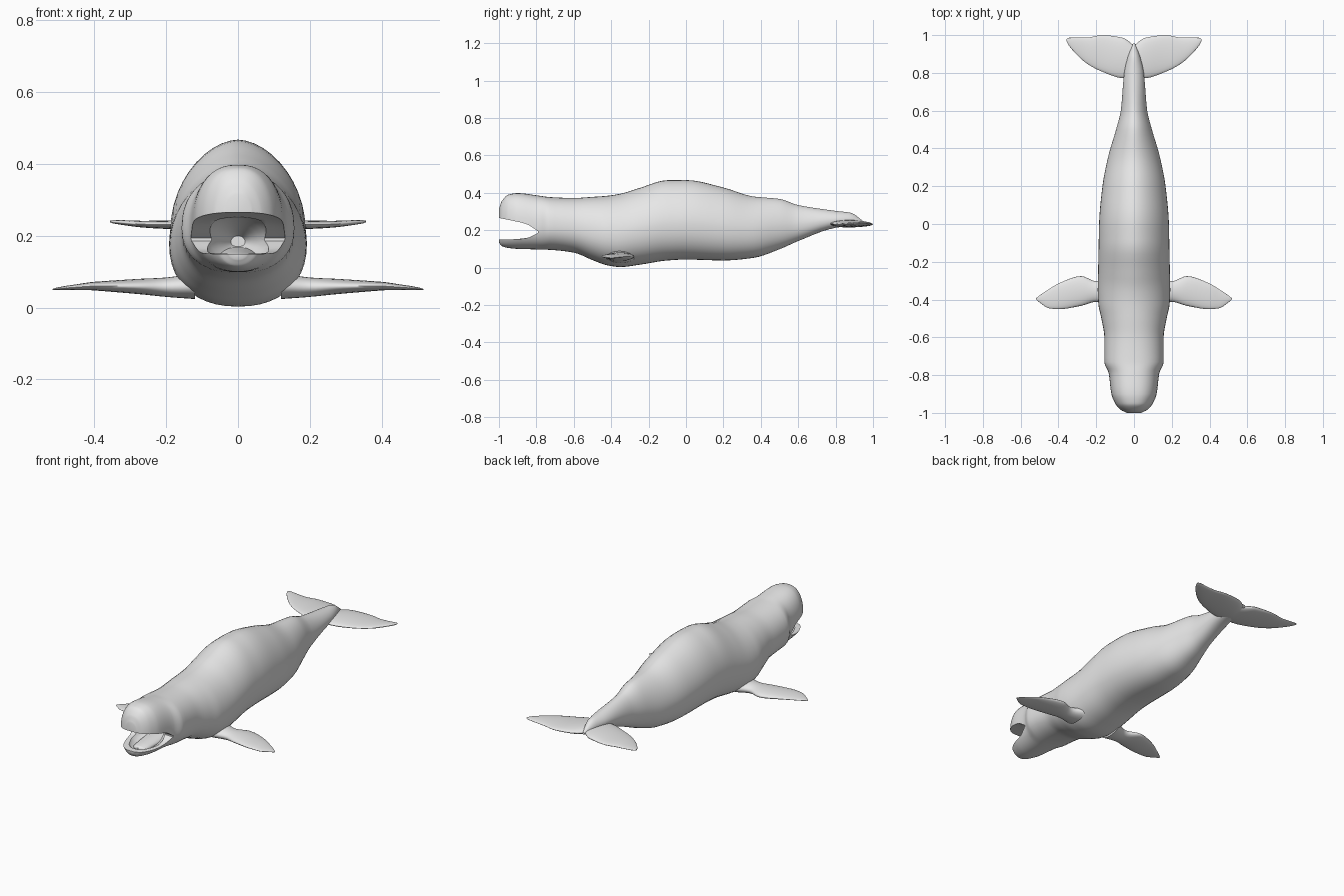
import bpy, bmesh, math

if "Cube" in bpy.data.objects:
    bpy.data.objects.remove(bpy.data.objects["Cube"])

grey = bpy.data.materials.new("pale grey skin")
grey.diffuse_color = (0.8, 0.8, 0.8, 1)
grey.use_nodes = True
grey.node_tree.nodes["Principled BSDF"].inputs["Base Color"].default_value = grey.diffuse_color


def resample(rows, steps):
    """Smooth, overshoot-free interpolation of station rows along column 0."""
    n, cols = len(rows), len(rows[0])

    def slope(i, c):
        return (rows[i + 1][c] - rows[i][c]) / (rows[i + 1][0] - rows[i][0])

    def tangent(i, c):
        if i == 0:
            return slope(0, c)
        if i == n - 1:
            return slope(n - 2, c)
        a, b = slope(i - 1, c), slope(i, c)
        return 2 * a * b / (a + b) if a * b > 0 else 0

    out = []
    for i in range(n - 1):
        h = rows[i + 1][0] - rows[i][0]
        for k in range(steps):
            t = k / steps
            row = [rows[i][0] + h * t]
            for c in range(1, cols):
                row.append((2*t**3 - 3*t**2 + 1) * rows[i][c]
                           + (t**3 - 2*t**2 + t) * h * tangent(i, c)
                           + (3*t**2 - 2*t**3) * rows[i + 1][c]
                           + (t**3 - t**2) * h * tangent(i + 1, c))
            out.append(row)
    out.append(list(rows[-1]))
    return out


def loft(name, rows, ring, sides=40, steps=5):
    bm = bmesh.new()
    rings = []
    for row in resample(rows, steps):
        rings.append([bm.verts.new(ring(row, 2 * math.pi * k / sides)) for k in range(sides)])
    for a, b in zip(rings, rings[1:]):
        for k in range(sides):
            j = (k + 1) % sides
            bm.faces.new((a[k], a[j], b[j], b[k]))
    bm.faces.new(rings[0])
    bm.faces.new(rings[-1])
    bmesh.ops.recalc_face_normals(bm, faces=bm.faces[:])
    me = bpy.data.meshes.new(name)
    bm.to_mesh(me)
    bm.free()
    me.materials.append(grey)
    ob = bpy.data.objects.new(name, me)
    bpy.context.collection.objects.link(ob)
    return ob


def activate(ob):
    bpy.ops.object.select_all(action='DESELECT')
    ob.select_set(True)
    bpy.context.view_layer.objects.active = ob


def smooth(ob, angle=45):
    activate(ob)
    bpy.ops.object.shade_smooth_by_angle(angle=math.radians(angle))


def section(row, a, p_top, p_bottom, belly=0.45):
    # superellipse section; row: y, half width, top, bottom
    y, w, top, bottom = row
    c, s = math.cos(a), math.sin(a)
    p = p_top if s > 0 else p_bottom
    mid = bottom + belly * (top - bottom)
    x = w * math.copysign(abs(c) ** (2 / p), c)
    reach = (top - mid) if s > 0 else (bottom - mid)
    return (x, y, mid + reach * abs(s) ** (2 / p))


def body_ring(row, a):
    # round head turning into a ridged back
    back = min(1, max(0, (row[0] + 0.9) / 0.6))
    return section(row, a, 2.4 - 0.6 * back, 2.25)


def gape_ring(row, a):
    return section(row, a, 3, 5)


def oval_ring(row, a):
    return section(row, a, 2, 2.2)


# body from snout to tail stock
body = loft("body", [
    (-1.00, .04, .315, .135),
    (-.985, .07, .355, .115),
    (-.95, .10, .39, .105),
    (-.90, .12, .398, .10),
    (-.79, .134, .385, .097),
    (-.73, .157, .377, .095),
    (-.60, .157, .372, .08),
    (-.50, .173, .378, .04),
    (-.42, .189, .384, .012),
    (-.35, .192, .395, .003),
    (-.25, .19, .425, .015),
    (-.10, .187, .467, .038),
    (0, .185, .468, .043),
    (.20, .167, .428, .038),
    (.36, .136, .38, .052),
    (.50, .095, .367, .098),
    (.60, .07, .334, .142),
    (.80, .052, .303, .213),
    (.88, .034, .293, .222),
    (.955, .006, .242, .228)], body_ring, sides=44)

# open mouth: a gape cut through the sides, then a hollow between the jaws
gape = loft("mouth_gape_cutter", [
    (-1.05, .19, .272, .148),
    (-.90, .19, .25, .152),
    (-.85, .19, .236, .158),
    (-.79, .19, .194, .186)], gape_ring, sides=48)
hollow = loft("mouth_hollow_cutter", [
    (-.965, .03, .205, .145),
    (-.94, .062, .235, .13),
    (-.86, .095, .262, .125),
    (-.69, .02, .2, .17)], oval_ring, sides=32)
for cutter in (gape, hollow):
    activate(body)
    mod = body.modifiers.new("cut", 'BOOLEAN')
    mod.operation = 'DIFFERENCE'
    mod.solver = 'EXACT'
    mod.object = cutter
    bpy.ops.object.modifier_apply(modifier=mod.name)
    bpy.data.objects.remove(cutter)
smooth(body)

# tongue
tongue = loft("tongue", [
    (-.935, .01, .142, .13),
    (-.92, .04, .15, .12),
    (-.72, .06, .168, .118)], oval_ring, sides=24)
smooth(tongue)


def blade_ring(row, a):
    # row: x, front edge y, back edge y, height, half thickness
    x, front, back, z, half = row
    return (x, (front + back) / 2 + (back - front) / 2 * math.cos(a), z + half * math.sin(a))


def mirrored_blade(name, rows):
    ob = loft(name, rows, blade_ring, sides=24)
    ob.modifiers.new("mirror", 'MIRROR').use_mirror_merge = False
    smooth(ob, 60)


# side flippers
mirrored_blade("flippers", [
    (.12, -.43, -.27, .06, .036),
    (.20, -.412, -.303, .057, .027),
    (.28, -.433, -.276, .059, .021),
    (.40, -.451, -.315, .06, .012),
    (.45, -.446, -.345, .057, .008),
    (.50, -.415, -.378, .053, .004),
    (.518, -.40, -.393, .051, .001)])

# tail flukes
mirrored_blade("tail_flukes", [
    (0, .77, .945, .235, .02),
    (.06, .772, .986, .234, .019),
    (.17, .807, 1.0, .231, .013),
    (.25, .85, .987, .232, .01),
    (.345, .945, .986, .239, .005),
    (.357, .968, .98, .24, .002)])
